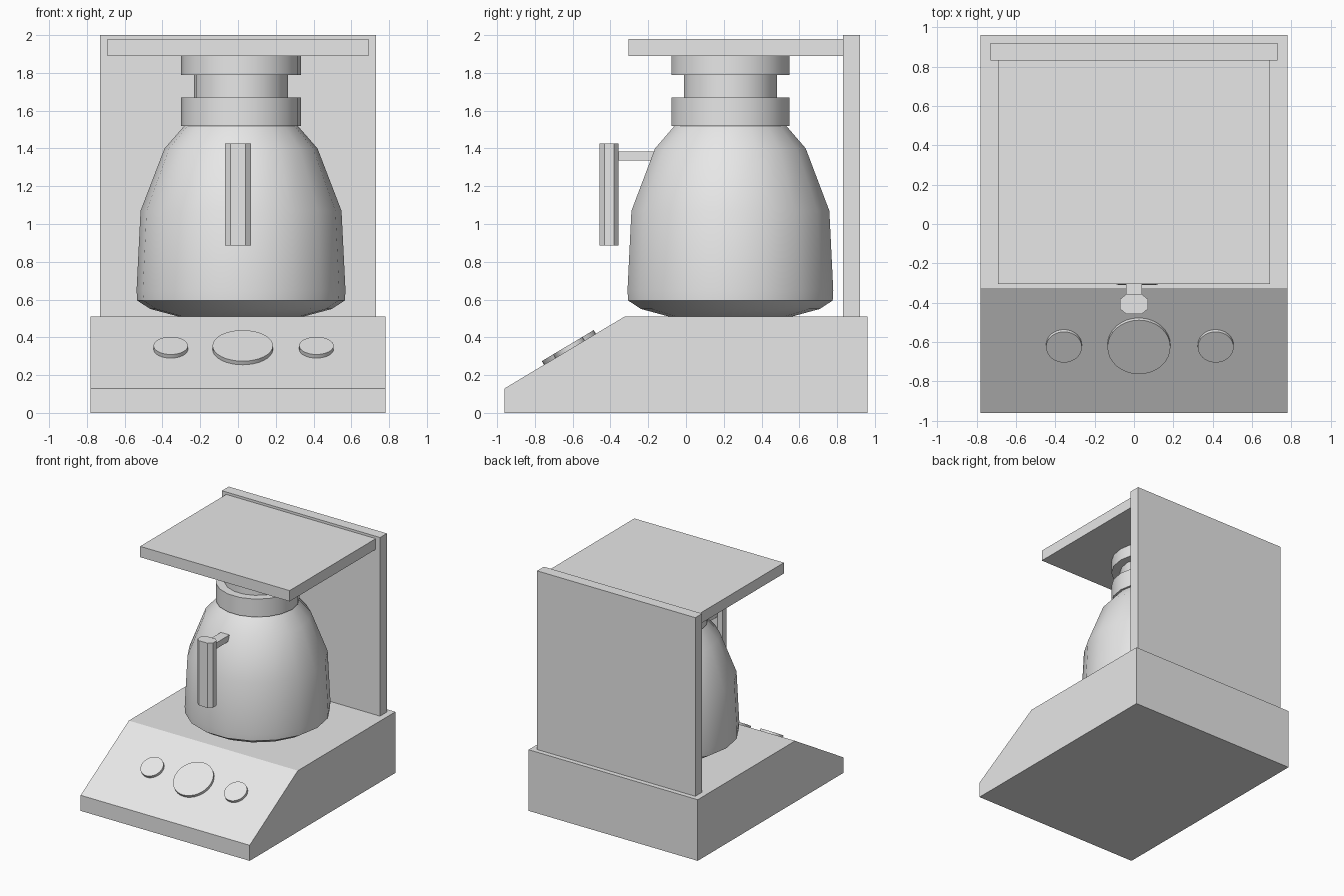
import bpy, bmesh, math
from mathutils import Matrix, Vector

cube = bpy.data.objects.get("Cube")
if cube:
    bpy.data.objects.remove(cube, do_unlink=True)

grey = bpy.data.materials.new("light grey")
grey.use_nodes = True
grey.diffuse_color = (0.8, 0.8, 0.8, 1)
grey.node_tree.nodes["Principled BSDF"].inputs["Base Color"].default_value = (0.8, 0.8, 0.8, 1)


def finish(name, bm, smooth=False):
    bmesh.ops.recalc_face_normals(bm, faces=bm.faces)
    mesh = bpy.data.meshes.new(name)
    bm.to_mesh(mesh)
    bm.free()
    mesh.materials.append(grey)
    obj = bpy.data.objects.new(name, mesh)
    bpy.context.collection.objects.link(obj)
    if smooth:
        bpy.ops.object.select_all(action="DESELECT")
        obj.select_set(True)
        bpy.context.view_layer.objects.active = obj
        bpy.ops.object.shade_smooth_by_angle(angle=math.radians(30))
    return obj


def box(name, low, high):
    bm = bmesh.new()
    low, high = Vector(low), Vector(high)
    bmesh.ops.create_cube(bm, size=1, matrix=Matrix.Translation((low + high) / 2)
                          @ Matrix.Diagonal((high - low).to_4d()))
    return finish(name, bm)


def prism(name, outline, direction):
    bm = bmesh.new()
    face = bm.faces.new([bm.verts.new(p) for p in outline])
    extruded = bmesh.ops.extrude_face_region(bm, geom=[face], use_keep_orig=True)
    verts = [g for g in extruded["geom"] if isinstance(g, bmesh.types.BMVert)]
    bmesh.ops.translate(bm, verts=verts, vec=direction)
    return finish(name, bm)


def lathe(name, profile, centre, segments=18):
    """Closed solid turned around a vertical axis from (radius, z) pairs."""
    bm = bmesh.new()
    rings = []
    for radius, z in profile:
        turns = [2 * math.pi * i / segments for i in range(segments)]
        rings.append([bm.verts.new((centre[0] + radius * math.cos(a),
                                    centre[1] + radius * math.sin(a), z)) for a in turns])
    for lower, upper in zip(rings, rings[1:]):
        for i in range(segments):
            j = (i + 1) % segments
            bm.faces.new((lower[i], lower[j], upper[j], upper[i]))
    bm.faces.new(rings[0][::-1])
    bm.faces.new(rings[-1])
    return finish(name, bm, smooth=True)


# Base with sloped control front
side = [(-0.96, 0), (-0.96, 0.13), (-0.325, 0.51), (0.96, 0.51), (0.96, 0)]
prism("base", [(-0.78, y, z) for y, z in side], (1.56, 0, 0))

# Back panel and overhanging top plate
box("back_panel", (-0.73, 0.83, 0.51), (0.73, 0.92, 2.0))
box("top_plate", (-0.69, -0.305, 1.89), (0.69, 0.83, 1.98))

# Jug with its collar, neck and lid
axis = (0.016, 0.235)
lathe("jug_body", [(0.33, 0.51), (0.48, 0.55), (0.55, 0.595), (0.553, 0.65),
                   (0.532, 1.07), (0.405, 1.40), (0.30, 1.52)], axis)
lathe("jug_collar", [(0.317, 1.52), (0.317, 1.67)], axis)
lathe("jug_neck", [(0.25, 1.67), (0.25, 1.79)], axis)
lathe("jug_lid", [(0.317, 1.79), (0.317, 1.89)], axis)

# Handle: chamfered grip and a short arm into the jug
quarter = [(0.07, 0.025), (0.04, 0.05)]
half = quarter + [(-x, y) for x, y in reversed(quarter)]
octagon = half + [(-x, -y) for x, y in half]
prism("handle_grip", [(x, y - 0.407, 0.885) for x, y in octagon], (0, 0, 0.54))
box("handle_arm", (-0.04, -0.37, 1.335), (0.04, -0.1, 1.385))

# Knobs lying on the slope
tilt = math.atan2(0.38, 0.635)
for name, x, radius in (("right_knob", -0.356, 0.091), ("centre_knob", 0.025, 0.16),
                        ("left_knob", 0.415, 0.091)):
    knob = lathe(name, [(radius, -0.04), (radius, 0)], (0, 0), 32)
    knob.location = (x, -0.626, 0.356)
    knob.rotation_euler.x = tilt
